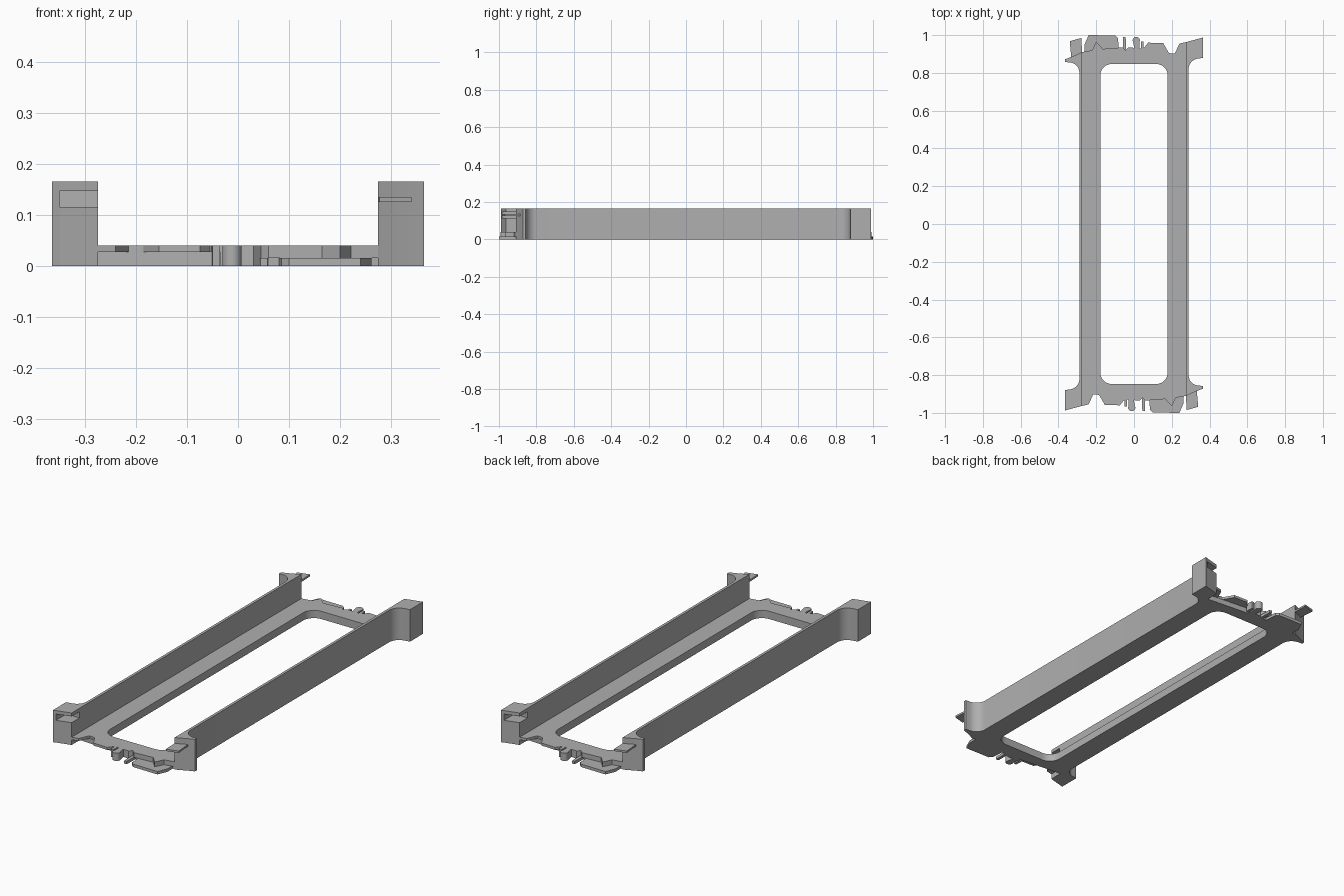
import bpy, bmesh, math
from mathutils import Matrix

grey = bpy.data.materials.new("mid grey")
grey.diffuse_color = (0.43, 0.43, 0.43, 1)


def arc(cx, cy, r, a0, a1, n=8):
    return [(cx + r * math.cos(math.radians(a0 + (a1 - a0) * i / n)),
             cy + r * math.sin(math.radians(a0 + (a1 - a0) * i / n))) for i in range(n + 1)]


def prism(name, pts, z0, z1):
    """Extrude an outline from z0 to z1, plus its half-turn twin."""
    for suffix, turn in (("front", 0), ("back", math.pi)):
        bm = bmesh.new()
        f = bm.faces.new([bm.verts.new((x, y, z0)) for x, y in pts])
        ext = bmesh.ops.extrude_face_region(bm, geom=[f])
        top = [v for v in ext["geom"] if isinstance(v, bmesh.types.BMVert)]
        bmesh.ops.translate(bm, verts=top, vec=(0, 0, z1 - z0))
        bmesh.ops.triangulate(bm, faces=[p for p in bm.faces if len(p.verts) > 4])
        bmesh.ops.recalc_face_normals(bm, faces=bm.faces)
        bm.transform(Matrix.Rotation(turn, 4, 'Z'))
        me = bpy.data.meshes.new(name)
        bm.to_mesh(me)
        bm.free()
        me.materials.append(grey)
        ob = bpy.data.objects.new(f"{name}_{suffix}", me)
        bpy.context.collection.objects.link(ob)
        bpy.context.view_layer.objects.active = ob
        ob.select_set(True)
        bpy.ops.object.shade_smooth_by_angle(angle=math.radians(30))
        ob.select_set(False)


H, T = 0.165, 0.04

# half of the base ring, with a rounded window
base = [(-0.275, 0), (-0.275, -0.895), (-0.035, -0.915), (-0.035, -0.93),
        (0.03, -0.935), (0.045, -0.92), (0.08, -0.92), (0.16, -0.915), (0.275, -0.905), (0.275, 0), (0.178, 0)]
base += arc(0.118, -0.787, 0.06, 0, -90) + arc(-0.118, -0.787, 0.06, -90, -180) + [(-0.178, 0)]
prism("base", base, 0, T)

# overlapping lip with a V notch
prism("notched_lip", [(-0.275, -0.895), (-0.275, -0.963), (-0.24, -0.955), (-0.215, -0.9),
                      (-0.2, -0.897), (-0.185, -0.905), (-0.155, -0.957), (-0.075, -0.96),
                      (-0.055, -0.935), (-0.035, -0.93), (-0.035, -0.915)], 0.027, T)

# upper ledge with a V spike
prism("spiked_ledge", [(0.045, -0.92), (0.06, -0.935), (0.165, -0.927), (0.2, -0.965), (0.222, -0.92),
                       (0.275, -0.91), (0.275, -0.905), (0.16, -0.915), (0.08, -0.92)], 0.015, T)

# thin lower tongue
prism("lower_tongue", [(0.08, -0.915), (0.085, -0.985), (0.1, -0.998), (0.24, -1.0), (0.262, -0.95),
                       (0.262, -0.905), (0.16, -0.91)], 0, 0.015)

# small locating pins
prism("pin", [(-0.052, -0.925), (-0.05, -0.965), (-0.036, -0.965), (-0.036, -0.925)], 0, T)
prism("round_catch", [(-0.028, -0.928)] + arc(-0.012, -0.972, 0.019, 150, 390, 12) + [(-0.002, -0.928)], 0, T)
prism("finger", [(0.042, -0.92), (0.044, -0.99), (0.058, -0.99), (0.06, -0.92)], 0, 0.015)

# long side wall with flared ends
wall = [(-0.275, -0.9), (-0.35, -0.895), (-0.35, -0.983), (-0.365, -0.988), (-0.365, -0.88)]
wall += arc(-0.345, -0.82, 0.056, -90, 0) + arc(-0.345, 0.8, 0.056, 0, 90)
wall += [(-0.365, 0.857), (-0.365, 0.872), (-0.33, 0.885), (-0.275, 0.91)]
prism("side_wall", wall, 0, H)

# corner block, split by the slot
block = [(-0.275, -0.9), (-0.35, -0.895), (-0.35, -0.983), (-0.275, -0.963)]
prism("corner_block", block, 0, 0.115)
prism("corner_block_cap", block, 0.147, H)

# tab that fits the slot
prism("slot_tab", [(0.275, -0.9), (0.278, -0.985), (0.34, -0.968), (0.332, -0.88)], 0.125, 0.135)
